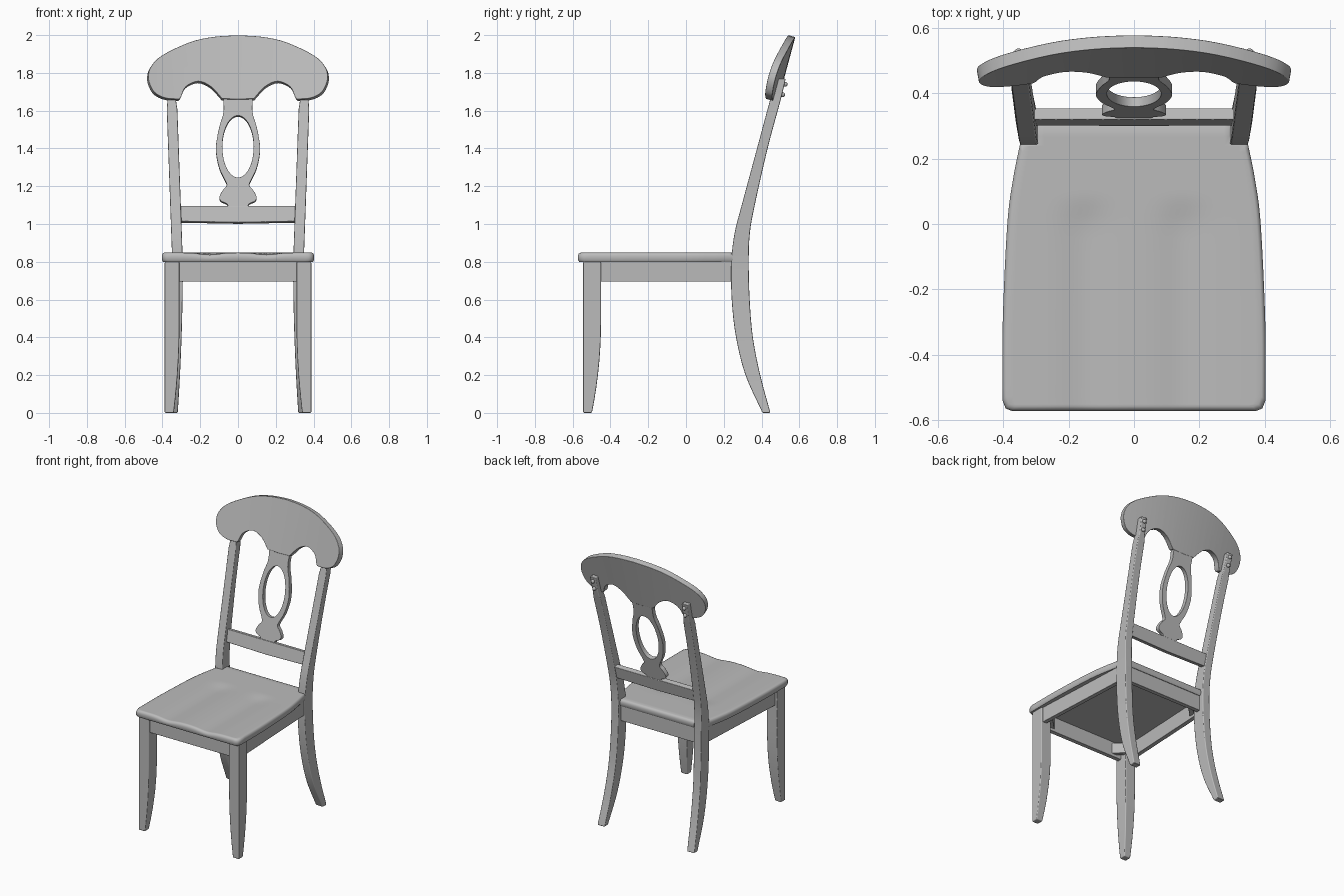
import bpy, bmesh, math
from mathutils import Vector, Matrix

if "Cube" in bpy.data.objects:
    bpy.data.objects.remove(bpy.data.objects["Cube"])

wood = bpy.data.materials.new("grey_wood")
wood.use_nodes = True
GREY = (0.5, 0.5, 0.5, 1)
wood.diffuse_color = GREY
wood.node_tree.nodes["Principled BSDF"].inputs["Base Color"].default_value = GREY


def smooth(points, steps=4):
    """Points along a curve that passes through the given points."""
    pts = [Vector(p) for p in points]
    pts = [2 * pts[0] - pts[1]] + pts + [2 * pts[-1] - pts[-2]]
    out = []
    for a, b, c, d in zip(pts, pts[1:], pts[2:], pts[3:]):
        for i in range(steps):
            t = i / steps
            out.append(b + (c - a) * t / 2 + (2 * a - 5 * b + 4 * c - d) * t * t / 2
                       + (3 * b - a - 3 * c + d) * t ** 3 / 2)
    return out + [pts[-2]]


def finish(bm, name, bevel=0.0, thickness=0.0):
    """Turn a bmesh into a smooth-shaded object with optional modifiers."""
    mesh = bpy.data.meshes.new(name)
    bm.to_mesh(mesh)
    bm.free()
    obj = bpy.data.objects.new(name, mesh)
    bpy.context.collection.objects.link(obj)
    mesh.materials.append(wood)
    for poly in mesh.polygons:
        poly.use_smooth = True
    if thickness:
        mod = obj.modifiers.new("thickness", "SOLIDIFY")
        mod.thickness = thickness
        mod.offset = -1
    if bevel:
        mod = obj.modifiers.new("soft_edges", "BEVEL")
        mod.width = bevel
        mod.segments = 2
        mod.limit_method = "ANGLE"
        mod.angle_limit = math.radians(40)
        mod.harden_normals = True
    return obj


def loft(name, sections, bevel=0.006):
    """Skin rectangular sections given as (z, x0, x1, y0, y1)."""
    bm = bmesh.new()
    rings = [[bm.verts.new((x, y, z)) for x, y in ((a, c), (b, c), (b, d), (a, d))]
             for z, a, b, c, d in sections]
    for low, high in zip(rings, rings[1:]):
        for i in range(4):
            j = (i + 1) % 4
            bm.faces.new((low[i], low[j], high[j], high[i]))
    bm.faces.new(rings[0])
    bm.faces.new(rings[-1])
    bmesh.ops.recalc_face_normals(bm, faces=bm.faces)
    return finish(bm, name, bevel)


def panel(name, half, front, thickness, bevel=0.006):
    """Mirror a half outline in x and z, then bend it onto y = front(x, z)."""
    bm = bmesh.new()
    for s in (1, -1):
        bm.faces.new([bm.verts.new((s * x, 0, z)) for x, z in half])
    bmesh.ops.remove_doubles(bm, verts=bm.verts, dist=0.0005)
    for i in range(-9, 10):
        if i:
            bmesh.ops.bisect_plane(bm, geom=bm.verts[:] + bm.edges[:] + bm.faces[:],
                                   plane_co=(i * 0.048, 0, 0), plane_no=(1, 0, 0))
    bm.normal_update()
    for f in bm.faces:
        if f.normal.y > 0:
            f.normal_flip()
    for v in bm.verts:
        v.co.y = front(v.co.x, v.co.z)
    return finish(bm, name, bevel, thickness)


def beam(name, a, b, width, low, high):
    """Straight board between two plan points."""
    a, b = Vector(a), Vector(b)
    run = b - a
    bm = bmesh.new()
    place = (Matrix.Translation((*((a + b) / 2), (low + high) / 2))
             @ Matrix.Rotation(math.atan2(run.y, run.x), 4, "Z")
             @ Matrix.Diagonal((run.length, width, high - low, 1)))
    bmesh.ops.create_cube(bm, size=1, matrix=place)
    return finish(bm, name, 0.003)


# Seat: a dished top with a rounded rim and notches for the posts
outline = smooth([(-0.54, 0.403), (-0.3, 0.402), (0, 0.388), (0.14, 0.37), (0.25, 0.348)], 6)
rows = ([Vector((-0.572, 0.375)), Vector((-0.565, 0.393))] + outline
        + [Vector((0.252, 0.3)), Vector((0.28, 0.3)), Vector((0.31, 0.3))])
COLUMNS = 40


def seat_height(x, y):
    fade = min(max((0.1 - y) / 0.12, 0), 1)
    fade = fade * fade * (3 - 2 * fade)
    groove = math.exp(-((abs(x) - 0.15) / 0.07) ** 2)
    return 0.848 - 0.011 * groove * fade


bm = bmesh.new()
INSET, MIDDLE = 0.97, -0.13
grid = []
for y, w in rows:
    line = []
    for i in range(COLUMNS + 1):
        x = w * (2 * i / COLUMNS - 1) * INSET
        yy = MIDDLE + (y - MIDDLE) * INSET
        line.append(bm.verts.new((x, yy, seat_height(x, yy))))
    grid.append(line)
for near, far in zip(grid, grid[1:]):
    for i in range(COLUMNS):
        bm.faces.new((near[i], near[i + 1], far[i + 1], far[i]))
rim = [e for e in bm.edges if e.is_boundary]
scale = INSET
for target, z, drop in ((0.99, 0, 0.004), (1, 0, 0.012), (1, 0.81, 0), (0.985, 0.8, 0)):
    made = bmesh.ops.extrude_edge_only(bm, edges=rim)["geom"]
    rim = [g for g in made if isinstance(g, bmesh.types.BMEdge)]
    for v in (g for g in made if isinstance(g, bmesh.types.BMVert)):
        v.co.x *= target / scale
        v.co.y = MIDDLE + (v.co.y - MIDDLE) * target / scale
        v.co.z = z or v.co.z - drop
    scale = target
bmesh.ops.contextual_create(bm, geom=rim)
bmesh.ops.recalc_face_normals(bm, faces=bm.faces)
seat = finish(bm, "seat")
bpy.context.view_layer.objects.active = seat
seat.select_set(True)
bpy.ops.object.shade_smooth_by_angle(angle=math.radians(50))

# Curved back posts as (z, front y, back y)
post_line = smooth([(0, 0.405, 0.447), (0.2, 0.315, 0.393), (0.4, 0.265, 0.354), (0.6, 0.242, 0.337),
                    (0.8, 0.24, 0.332), (0.95, 0.257, 0.338), (1.1, 0.295, 0.364),
                    (1.4, 0.376, 0.432), (1.66, 0.446, 0.502), (1.77, 0.478, 0.528)])


def post_middle(z):
    return 0.32 + (0.036 * (z - 0.8) if z > 0.8 else 0.027 * (1 - z / 0.8) ** 2)


for side, s in (("left", 1), ("right", -1)):
    sections = []
    for z, front, back in post_line:
        mid, half = s * post_middle(z), 0.028 if z < 1.65 else 0.022
        sections.append((z, mid - half, mid + half, front, back))
    loft(f"back_post_{side}", sections)

    # Front leg, tapering on its inner and rear faces
    sections = []
    for i in range(13):
        z = 0.8 * i / 12
        t = max(0, 1 - z / 0.48) ** 2
        sections.append((z, s * (0.31 + 0.03 * t), s * 0.388, -0.545, -0.45 - 0.048 * t))
    loft(f"front_leg_{side}", sections)

    # Side apron and diagonal corner braces
    beam(f"side_apron_{side}", (s * 0.362, -0.48), (s * 0.326, 0.27), 0.03, 0.695, 0.802)
    beam(f"front_brace_{side}", (s * 0.36, -0.4), (s * 0.24, -0.52), 0.03, 0.715, 0.79)
    beam(f"rear_brace_{side}", (s * 0.33, 0.18), (s * 0.23, 0.28), 0.03, 0.715, 0.79)

    # Round screw heads on the back of the post
    for level, z in (("upper", 1.74), ("lower", 1.685)):
        bm = bmesh.new()
        bmesh.ops.create_uvsphere(bm, u_segments=12, v_segments=8, radius=0.013)
        bmesh.ops.translate(bm, verts=bm.verts, vec=(s * post_middle(z), 0.525 - (1.74 - z) * 0.24, z))
        finish(bm, f"screw_{level}_{side}")

beam("front_apron", (-0.33, -0.515), (0.33, -0.515), 0.03, 0.695, 0.802)
beam("rear_apron", (-0.31, 0.285), (0.31, 0.285), 0.03, 0.695, 0.802)

# Crest rail with two arches underneath
crest = smooth([(0, 2), (0.13, 1.991), (0.254, 1.963), (0.4, 1.894), (0.46, 1.835), (0.475, 1.78),
                (0.463, 1.73), (0.434, 1.69), (0.38, 1.666), (0.31, 1.661)])
crest += smooth([(0.302, 1.672), (0.275, 1.727), (0.21, 1.755), (0.143, 1.727), (0.085, 1.664)])
crest.append(Vector((0, 1.66)))
panel("crest_rail", crest, lambda x, z: 0.54 - 0.27 * (2 - z) - 0.2 * x * x, 0.04, 0.008)

# Pierced splat and the rail that carries it
splat = [Vector((0, 1.09))]
splat += smooth([(0.05, 1.09), (0.06, 1.108), (0.09, 1.122), (0.098, 1.145), (0.08, 1.18), (0.06, 1.205),
                 (0.07, 1.235), (0.1, 1.3), (0.117, 1.4), (0.1, 1.51), (0.077, 1.59), (0.078, 1.67)])
splat.append(Vector((0, 1.67)))
for i in range(25):
    a = math.pi * i / 24
    splat.append(Vector((0.083 * math.sin(a), 1.41 + 0.164 * math.cos(a))))
panel("splat", splat, lambda x, z: 0.325 + 0.235 * (z - 1.1), 0.03, 0.004)

panel("lower_rail", [(0, 1.008), (0.315, 1.014), (0.315, 1.097), (0, 1.097)],
      lambda x, z: 0.3 + 0.23 * (z - 1.01), 0.036, 0.004)
